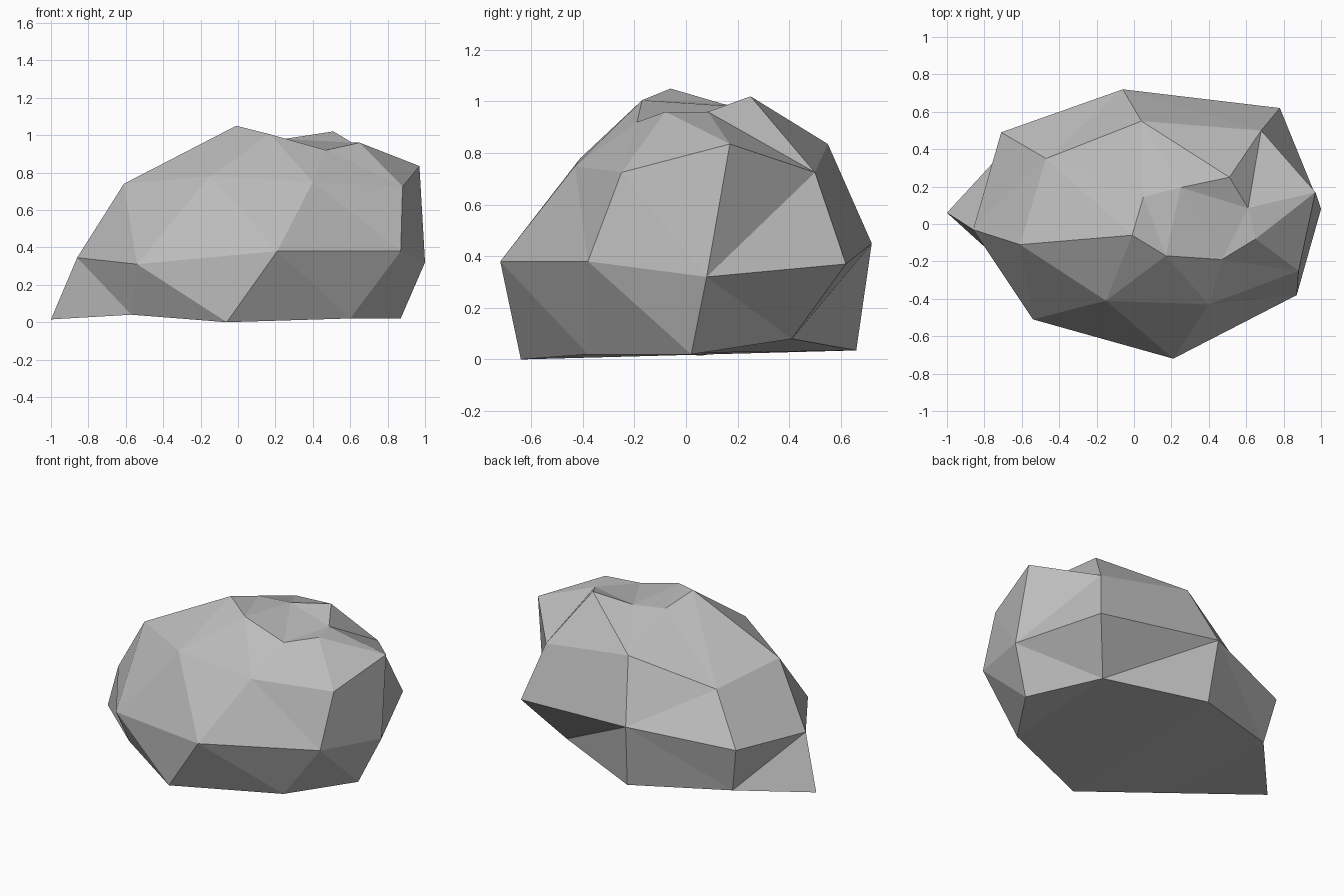
import bpy
import bmesh

# Remove the default object
cube = bpy.data.objects.get("Cube")
if cube:
    bpy.data.objects.remove(cube, do_unlink=True)

# Single stone colour
stone = bpy.data.materials.new("stone_grey")
stone.use_nodes = True
colour = (0.5, 0.5, 0.5, 1)
stone.diffuse_color = colour
stone.node_tree.nodes["Principled BSDF"].inputs["Base Color"].default_value = colour

# Four rings of eight corners, counter-clockwise from the front right
base_ring = [(-.57, -.33, .04), (-.06, -.64, 0), (.6, -.38, .02), (.87, .02, .02),
             (.59, .41, .08), (-.03, .66, .035), (-.65, .44, .08), (-1, .06, .015)]
belly_ring = [(-.54, -.51, .31), (.21, -.72, .38), (.87, -.38, .38), (1, .08, .32),
              (.78, .62, .37), (-.06, .72, .45), (-.71, .49, .38), (-.86, -.03, .345)]
shoulder_ring = [(-.15, -.41, .78), (.4, -.43, .75), (.88, -.25, .725), (.97, .17, .835),
                 (.68, .5, .725), (.04, .55, .835), (-.47, .35, .67), (-.61, -.11, .74)]
rim_ring = [(.17, -.17, 1.005), (.47, -.19, .92), (.65, -.08, .96), (.61, .085, .96),
            (.51, .25, 1.02), (.25, .195, .98), (.05, .145, .99), (-.01, -.06, 1.05)]


def bridge(bm, lower, upper, creases):
    """Join two rings with triangles; each letter says whether the
    crease rises (r) or falls (f) going round the rock."""
    for i, crease in enumerate(creases):
        j = (i + 1) % len(lower)
        a, b, c, d = lower[i], lower[j], upper[j], upper[i]
        if crease == "r":
            triangles = (a, b, c), (a, c, d)
        else:
            triangles = (a, b, d), (b, c, d)
        for triangle in triangles:
            bm.faces.new(triangle)


bm = bmesh.new()
base, belly, shoulder, rim = [
    [bm.verts.new(point) for point in ring]
    for ring in (base_ring, belly_ring, shoulder_ring, rim_ring)]

# Faceted sides
bridge(bm, base, belly, "ffffrfrf")
bridge(bm, belly, shoulder, "fffrfrff")
bridge(bm, shoulder, rim, "fffffrrf")

# Hollow in the top, running from the peak to the left edge
peak_front, dip, edge_front, edge_back, back_peak, floor, floor_end, peak = rim
for triangle in ((peak_front, floor_end, peak), (peak_front, floor, floor_end),
                 (peak_front, dip, floor), (dip, edge_back, floor),
                 (dip, edge_front, edge_back), (edge_back, back_peak, floor)):
    bm.faces.new(triangle)

# Underside
underside = bm.faces.new(list(reversed(base)))
bmesh.ops.triangulate(bm, faces=[underside])
bmesh.ops.recalc_face_normals(bm, faces=bm.faces[:])

# Rock object, flat shaded
mesh = bpy.data.meshes.new("rock")
bm.to_mesh(mesh)
bm.free()
mesh.materials.append(stone)
rock = bpy.data.objects.new("rock", mesh)
bpy.context.collection.objects.link(rock)
